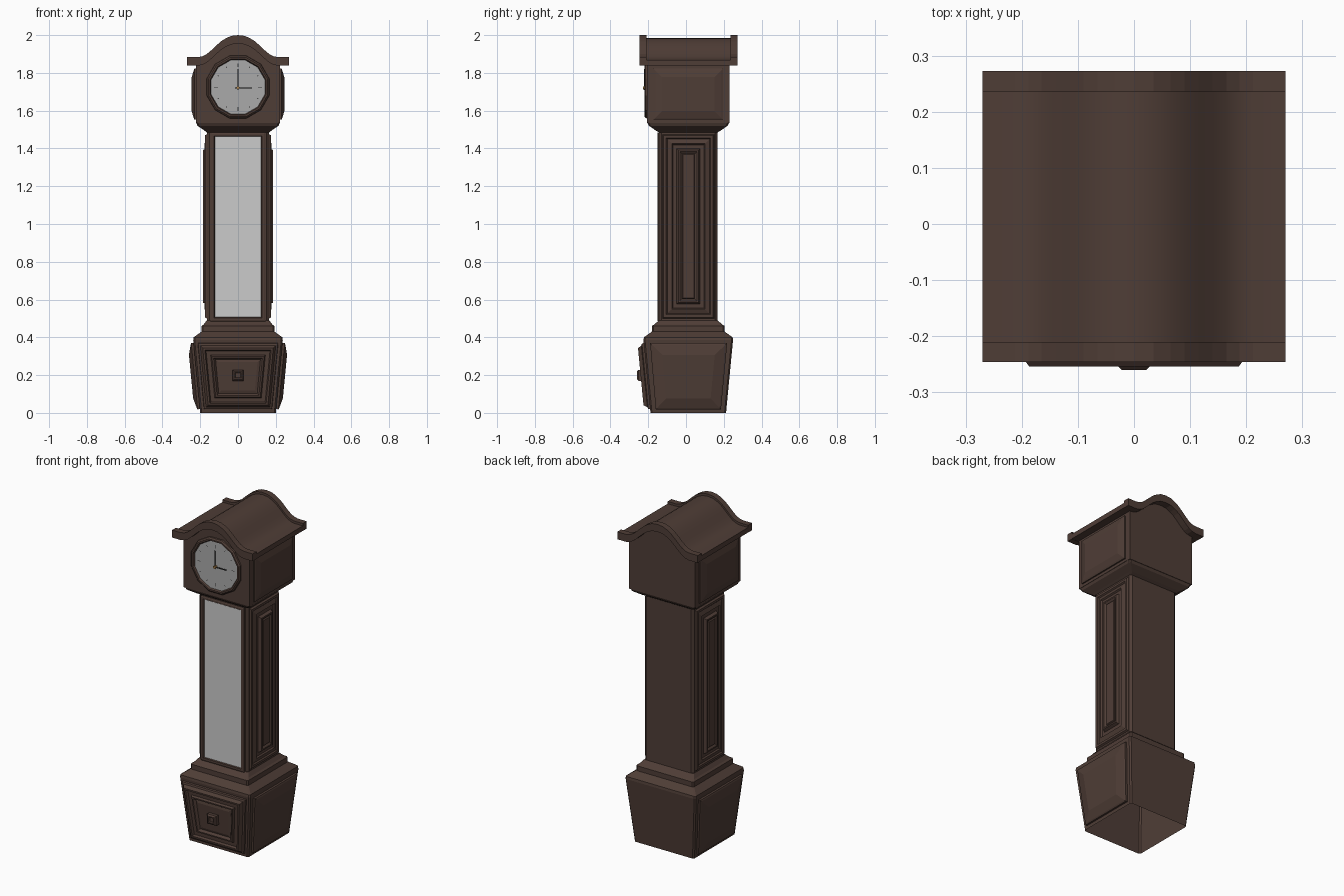
import bpy
from math import sin, cos, pi
from mathutils import Vector

if "Cube" in bpy.data.objects:
    bpy.data.objects.remove(bpy.data.objects["Cube"])

YC = 0.012  # centre of the case in depth


def material(name, rgb):
    m = bpy.data.materials.new(name)
    m.diffuse_color = (*rgb, 1)
    m.use_nodes = True
    m.node_tree.nodes["Principled BSDF"].inputs["Base Color"].default_value = m.diffuse_color
    return m


WOOD = material("dark_wood", (0.078, 0.047, 0.037))
DIAL = material("dial_grey", (0.4, 0.4, 0.4))
BLACK = material("hand_black", (0.03, 0.03, 0.03))
BRASS = material("brass", (0.45, 0.25, 0.08))


def skin(name, rings, mat=WOOD, start=False, end=True, smooth=False):
    """Bridge rings of points, which run counter-clockwise seen from the end."""
    n = len(rings[0])
    faces = [(k * n + i, k * n + (i + 1) % n, (k + 1) * n + (i + 1) % n, (k + 1) * n + i)
             for k in range(len(rings) - 1) for i in range(n)]
    if start:
        faces.append(tuple(reversed(range(n))))
    if end:
        faces.append(tuple(range((len(rings) - 1) * n, len(rings) * n)))
    me = bpy.data.meshes.new(name)
    me.from_pydata([tuple(p) for r in rings for p in r], [], faces)
    me.update()
    ob = bpy.data.objects.new(name, me)
    bpy.context.collection.objects.link(ob)
    if mat:
        me.materials.append(mat)
    if smooth:
        bpy.ops.object.select_all(action='DESELECT')
        ob.select_set(True)
        bpy.context.view_layer.objects.active = ob
        bpy.ops.object.shade_smooth_by_angle(angle=0.6)
    return ob


def loft(name, levels, c=0.008, **kw):
    """Stacked chamfered rectangles: (half x, half y, z)."""
    rings = []
    for hx, hy, z in levels:
        pts = [(hx, -hy + c), (hx, hy - c), (hx - c, hy), (-hx + c, hy),
               (-hx, hy - c), (-hx, -hy + c), (-hx + c, -hy), (hx - c, -hy)]
        rings.append([(x, y + YC, z) for x, y in pts])
    return skin(name, rings, **kw)


def prism(name, profile, y0, y1, **kw):
    return skin(name, [[(x, y, z) for x, z in profile] for y in (y1, y0)], start=True, **kw)


def panel(name, corners, steps, **kw):
    """Moulded panel on a quad: steps of (inset, height)."""
    c = [Vector(p) for p in corners]
    nrm = (c[1] - c[0]).cross(c[2] - c[0]).normalized()
    rings = []
    for d, h in steps:
        ring = []
        for i, p in enumerate(c):
            u = (c[(i + 1) % 4] - p).normalized()
            v = (c[i - 1] - p).normalized()
            ring.append(p + (u + v) * d / u.cross(v).length + nrm * h)
        rings.append(ring)
    return skin(name, rings, **kw)


def side_panels(name, corners, steps):
    panel("right_" + name, corners, steps)
    panel("left_" + name, [(-x, y, z) for x, y, z in reversed(corners)], steps)


def box(name, x0, x1, y0, y1, z0, z1, mat):
    return prism(name, [(x0, z0), (x1, z0), (x1, z1), (x0, z1)], y0, y1, mat=mat)


# Plinth, open underneath, with its stepped top
loft("base", [(0.2, 0.2, 0), (0.237, 0.237, 0.385), (0.235, 0.235, 0.4), (0.193, 0.193, 0.43),
              (0.193, 0.193, 0.46), (0.182, 0.18, 0.468), (0.165, 0.155, 0.49)])


def slope(z):
    return 0.2 + 0.037 * z / 0.385


f0, f1 = YC - slope(0.02), YC - slope(0.37)
panel("base_front_panel",
      [(-0.18, f0, 0.02), (0.18, f0, 0.02), (0.213, f1, 0.37), (-0.213, f1, 0.37)],
      [(0, 0), (0.002, 0.01), (0.012, 0.014), (0.024, 0.033), (0.034, 0.033), (0.04, 0.02),
       (0.062, 0.02), (0.068, 0.032), (0.076, 0.032), (0.086, 0.018), (0.1, 0.022)])
ky = YC - slope(0.2)
panel("base_front_knob",
      [(-0.03, ky, 0.17), (0.03, ky, 0.17), (0.03, ky, 0.228), (-0.03, ky, 0.228)],
      [(0, 0), (0, 0.045), (0.008, 0.053), (0.014, 0.053), (0.018, 0.046)])
side_panels("base_panel",
            [(slope(0.02), -0.16, 0.02), (slope(0.02), 0.185, 0.02),
             (slope(0.37), 0.218, 0.37), (slope(0.37), -0.19, 0.37)],
            [(0, 0), (0, 0.012), (0.008, 0.016), (0.06, 0.03)])

# Trunk with glazed door
loft("trunk", [(0.165, 0.155, 0.485), (0.165, 0.155, 1.5)], c=0.014)
ty = YC - 0.155
panel("door_frame", [(-0.145, ty, 0.485), (0.145, ty, 0.485), (0.145, ty, 1.485), (-0.145, ty, 1.485)],
      [(0, 0), (0, 0.006), (0.008, 0.009), (0.018, 0.009), (0.022, 0.002)], end=False)
panel("door_glass", [(-0.123, ty, 0.487), (0.123, ty, 0.487), (0.123, ty, 1.463), (-0.123, ty, 1.463)],
      [(0, 0), (0, 0.003)], mat=None)
side_panels("trunk_panel",
            [(0.165, -0.125, 0.5), (0.165, 0.15, 0.5), (0.165, 0.15, 1.475), (0.165, -0.125, 1.475)],
            [(0, 0), (0.006, 0.01), (0.02, 0.01), (0.026, 0.003), (0.05, 0.012), (0.056, 0.004),
             (0.076, 0.004), (0.084, 0.021), (0.092, 0.021), (0.104, 0.012), (0.108, 0.018)])

# Roof outline: half of an ogee gable, mirrored
HALF = [(0.27, 1.883), (0.212, 1.883), (0.188, 1.888), (0.165, 1.9), (0.14, 1.921), (0.115, 1.945),
        (0.09, 1.967), (0.065, 1.983), (0.035, 1.996), (0, 2.0)]
TOP = HALF + [(-x, z) for x, z in reversed(HALF[:-1])]


def roof_outline(drop, thick):
    return [(x, z - drop) for x, z in TOP] + [(x, z - drop - thick) for x, z in reversed(TOP)]


prism("roof", roof_outline(0.014, 0.03), -0.212, 0.238, smooth=True)
prism("front_gable_board", roof_outline(0, 0.045), -0.246, -0.21)
prism("back_gable_board", roof_outline(0, 0.045), 0.236, 0.273)

# Hood: flared underside and gabled body
loft("hood_flare", [(0.165, 0.155, 1.485), (0.178, 0.172, 1.495), (0.215, 0.208, 1.52),
                    (0.223, 0.218, 1.54)], end=False)
gable = [(-0.223, 1.535), (0.223, 1.535), (0.223, 1.86)]
gable += [(x, z - 0.03) for x, z in TOP if abs(x) < 0.22] + [(-0.223, 1.86)]
prism("hood", gable, YC - 0.218, YC + 0.218)
side_panels("hood_panel",
            [(0.223, -0.172, 1.552), (0.223, 0.195, 1.552), (0.223, 0.195, 1.822), (0.223, -0.172, 1.822)],
            [(0, 0), (0, 0.008), (0.01, 0.012), (0.045, 0.022)])

# Clock dial with twelve-sided bezel
CZ = 1.725


def ring(r, y):
    return [(r * cos(pi / 12 + i * pi / 6), y, CZ + r * sin(pi / 12 + i * pi / 6)) for i in range(12)]


skin("bezel", [ring(0.172, -0.205), ring(0.17, -0.214), ring(0.162, -0.221), ring(0.153, -0.221),
               ring(0.147, -0.21)], end=False)
skin("dial", [ring(0.149, -0.206), ring(0.149, -0.211)], mat=DIAL)

# Hour marks, hands and pivot
for i in range(12):
    a = i * pi / 6
    u, v = Vector((sin(a), 0, cos(a))), Vector((cos(a), 0, -sin(a))) * 0.0015
    o = Vector((0, -0.2118, CZ))
    r0, r1 = (0.105 if i % 3 == 0 else 0.115), 0.126
    skin("hour_mark", [[o + u * r0 - v, o + u * r0 + v, o + u * r1 + v, o + u * r1 - v][::-1]], mat=BLACK)
box("minute_hand", -0.003, 0.003, -0.223, -0.22, CZ - 0.015, CZ + 0.095, BLACK)
box("hour_hand", -0.015, 0.075, -0.219, -0.216, CZ - 0.008, CZ - 0.002, BLACK)
skin("pivot", [[(0.008 * cos(i * pi / 4), y, CZ - 0.004 + 0.008 * sin(i * pi / 4)) for i in range(8)]
               for y in (-0.21, -0.228)], mat=BRASS)
